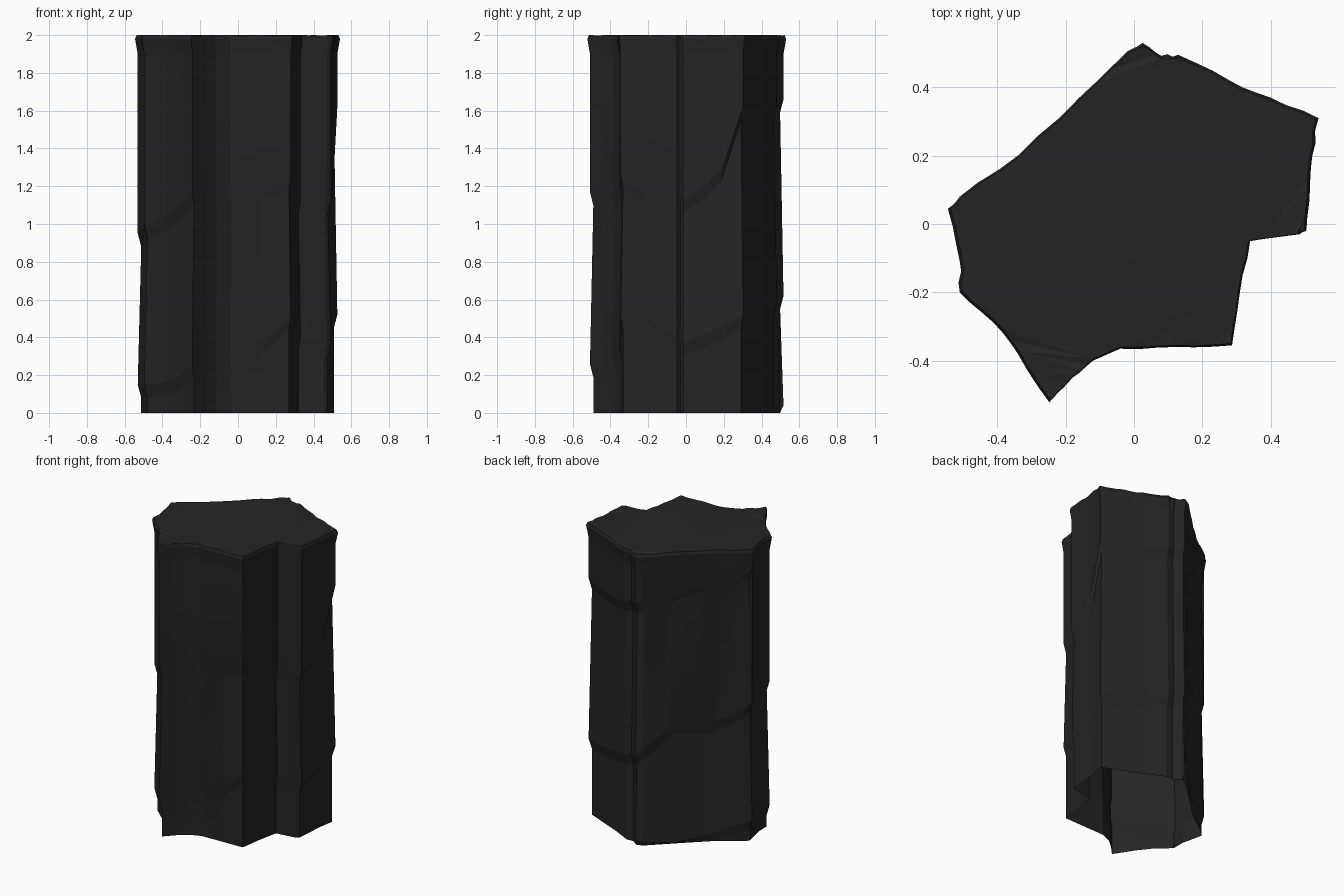
import bpy, bmesh, random

if "Cube" in bpy.data.objects:
    bpy.data.objects.remove(bpy.data.objects["Cube"])
random.seed(4)

# Outline of the column, counter-clockwise: x, y, then the heights of the
# lower and upper ledges at that point (the ledges spiral round the stone)
FRONT_RIGHT = [
    (-.545, .045, .15, .95), (-.51, -.11, .15, .98), (-.51, -.20, .15, 1.0),
    (-.41, -.29, .16, 1.03), (-.34, -.38, .18, 1.08), (-.248, -.522, .26, 1.17),
    (-.18, -.45, .27, 1.11), (-.12, -.40, .30, 1.13), (-.04, -.365, .33, 1.18),
    (.12, -.36, .37, 1.2), (.287, -.355, .51, 1.25), (.31, -.2, .48, 1.15),
    (.34, -.05, .40, 1.12), (.485, -.03, .37, 1.15), (.505, -.015, .37, 1.13),
    (.515, .1, .42, 1.2), (.522, .2, .46, 1.3), (.54, .31, .52, 1.62),
    (.40, .37, .53, 1.6), (.28, .42, .55, 1.6), (.13, .495, .58, 1.63),
    (.08, .492, .6, 1.65), (.025, .53, .62, 1.66)]
# On the back left face a third ledge shows
BACK_LEFT = [
    (.025, .53, .04, .62, 1.66), (-.02, .505, .03, .66, 1.68),
    (-.16, .37, .01, .82, 1.73), (-.34, .2, .06, .81, 1.79),
    (-.51, .08, .13, .91, 1.84), (-.545, .045, .15, .95, 1.86)]

BODY, LOW, LEDGE = .974, .940, .07


def profile(a, b, c, third):
    """Height and width factor of every ring, from the ground to the rim."""
    top_low = LOW if third else BODY
    return [(0, LOW), (max(a - LEDGE, 0), LOW), (a, BODY),
            (b - LEDGE, LOW), (b, BODY), (c - LEDGE, top_low), (c, BODY),
            (1.9, BODY), (1.98, 1.0), (2.0, .985)]


def refine(points, n=3):
    """Split each side so that the top rim can be chipped."""
    out = []
    for p, q in zip(points, points[1:]):
        out += [(tuple(u + (v - u) * i / n for u, v in zip(p, q)), i > 0) for i in range(n)]
    return out + [(points[-1], False)]


bm = bmesh.new()


def wall(points, third):
    columns = []
    for p, inner in refine(points):
        chip = random.uniform(-.009, .009) if inner else 0
        col = []
        for k, (z, s) in enumerate(profile(p[2], p[3], p[4] if third else 1.86, third)):
            s += chip if k >= 8 else 0
            if k == 9 and inner:
                z -= random.uniform(0, .007)
            col.append(bm.verts.new((p[0] * s, p[1] * s, z)))
        columns.append(col)
    for c, d in zip(columns, columns[1:]):
        for k in range(len(c) - 1):
            bm.faces.new((c[k], d[k], d[k + 1], c[k + 1]))
    return [c[-1] for c in columns]


# Walls, with an open underside, and the rough top
rim = wall(FRONT_RIGHT, False)[:-1] + wall(BACK_LEFT, True)[:-1]
cap = bm.faces.new(rim)
bmesh.ops.triangulate(bm, faces=[cap])
bmesh.ops.remove_doubles(bm, verts=bm.verts, dist=.0005)
bmesh.ops.dissolve_degenerate(bm, edges=bm.edges, dist=.0005)

mesh = bpy.data.meshes.new("rock_column")
bm.to_mesh(mesh)
bm.free()
obj = bpy.data.objects.new("rock_column", mesh)
bpy.context.collection.objects.link(obj)

stone = bpy.data.materials.new("dark_stone")
stone.diffuse_color = (.018, .018, .018, 1)
stone.use_nodes = True
stone.node_tree.nodes["Principled BSDF"].inputs["Base Color"].default_value = stone.diffuse_color
mesh.materials.append(stone)

bpy.context.view_layer.objects.active = obj
obj.select_set(True)
bpy.ops.object.shade_smooth_by_angle(angle=.2)
